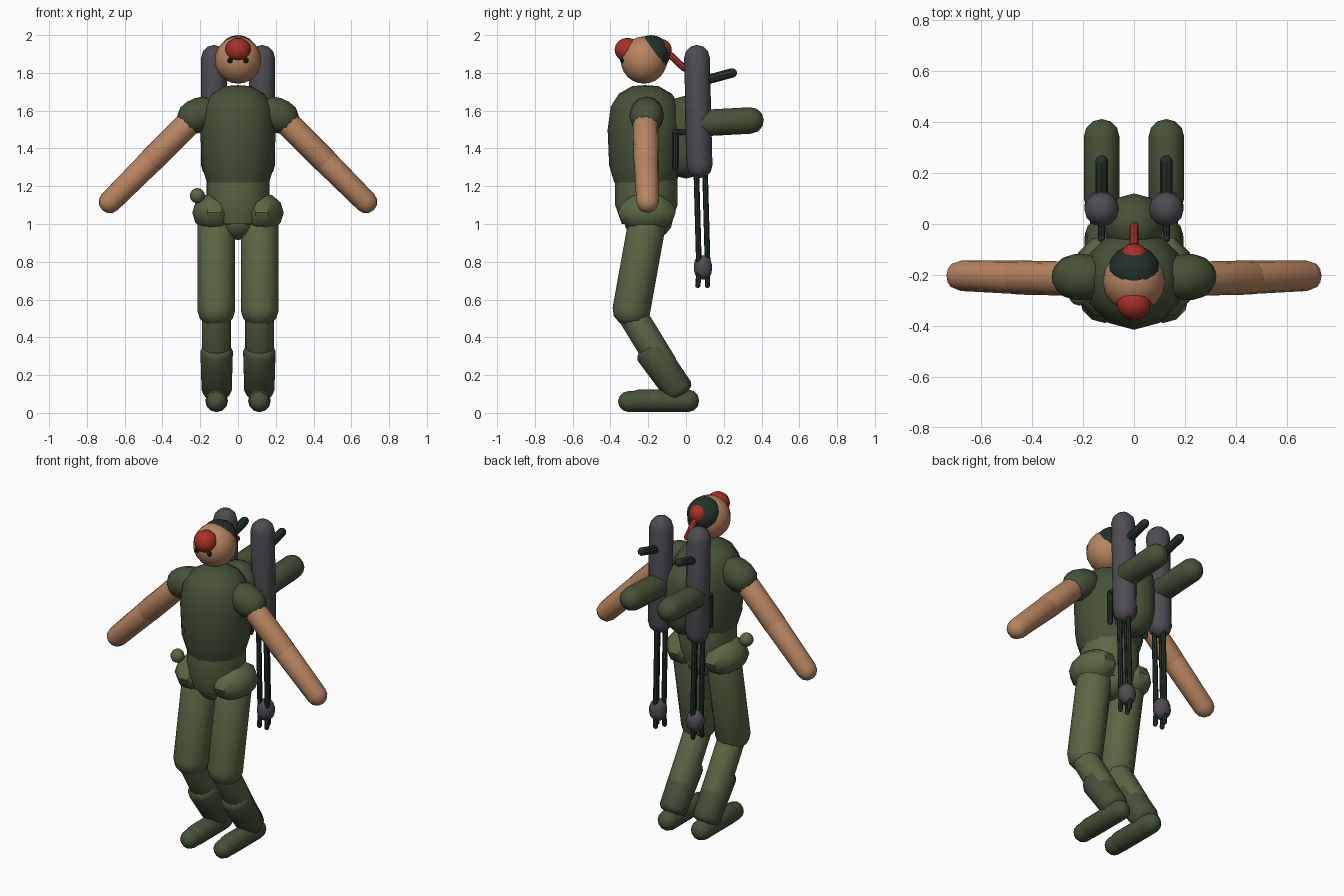
import bpy, bmesh, math
from mathutils import Vector

cube = bpy.data.objects.get("Cube")
if cube:
    bpy.data.objects.remove(cube, do_unlink=True)


def material(name, code):
    m = bpy.data.materials.new(name)
    m.use_nodes = True
    rgb = [int(code[i:i + 2], 16) / 255 for i in (0, 2, 4)]
    col = [c / 12.92 if c < 0.04 else ((c + 0.055) / 1.055) ** 2.4 for c in rgb] + [1]
    m.diffuse_color = col
    m.node_tree.nodes["Principled BSDF"].inputs["Base Color"].default_value = col
    return m


SHIRT = material("dark olive", "465238")
PANTS = material("light olive", "5a6745")
SKIN = material("skin", "b88560")
RED = material("red", "a83026")
GREY = material("grey metal", "4e4c52")
DARK = material("dark green", "22312a")
BLACK = material("black", "141614")


def lathe(name, profile, mat, loc=(0, 0, 0), axis=(0, 0, 1), scale=(1, 1, 1), sides=12):
    """Spin (radius, height) points around an axis; radius 0 closes an end."""
    bm = bmesh.new()
    turn = Vector(axis).to_track_quat('Z', 'Y')
    rings = []
    for r, h in profile:
        n = sides if r > 0 else 1
        ring = []
        for i in range(n):
            a = math.tau * i / sides
            p = turn @ Vector((r * math.cos(a), r * math.sin(a), h))
            ring.append(bm.verts.new([p[k] * scale[k] + loc[k] for k in range(3)]))
        rings.append(ring)
    for a, b in zip(rings, rings[1:]):
        for i in range(sides):
            j = (i + 1) % sides
            quad = [a[i % len(a)], a[j % len(a)], b[j % len(b)], b[i % len(b)]]
            bm.faces.new(list(dict.fromkeys(quad)))
    bmesh.ops.recalc_face_normals(bm, faces=bm.faces)
    me = bpy.data.meshes.new(name)
    bm.to_mesh(me)
    bm.free()
    me.materials.append(mat)
    ob = bpy.data.objects.new(name, me)
    bpy.context.collection.objects.link(ob)
    bpy.ops.object.select_all(action='DESELECT')
    ob.select_set(True)
    bpy.context.view_layer.objects.active = ob
    bpy.ops.object.shade_smooth_by_angle(angle=math.radians(42))
    return ob


def capsule(name, p, q, r, mat, r2=None, cap=1.0, sides=12):
    """Rounded rod between two cap centres."""
    p, q = Vector(p), Vector(q)
    r2 = r2 or r
    length = (q - p).length
    angles = [math.radians(a) for a in (90, 60, 30, 0)]
    start = [(r * math.cos(a) if i else 0, -r * cap * math.sin(a)) for i, a in enumerate(angles)]
    end = [(r2 * math.cos(a) if i else 0, length + r2 * cap * math.sin(a)) for i, a in enumerate(angles)]
    return lathe(name, start + end[::-1], mat, p, q - p, sides=sides)


def ball(name, loc, size, mat, sides=12, rows=8):
    prof = [(math.sin(math.pi * i / rows) if 0 < i < rows else 0,
             -math.cos(math.pi * i / rows)) for i in range(rows + 1)]
    return lathe(name, prof, mat, loc, scale=size, sides=sides)


# Torso, back pack and waist
lathe("torso", [(0, 1.22), (.165, 1.22), (.192, 1.31), (.2, 1.5), (.184, 1.62),
                (.14, 1.69), (.07, 1.73), (0, 1.735)], SHIRT, (0, -.215, 0), sides=12)
capsule("back_pack", (0, 0, 1.36), (0, 0, 1.56), .12, SHIRT)
lathe("waist", [(0, .99), (.13, 1), (.165, 1.1), (.165, 1.23), (0, 1.23)], PANTS, (0, -.21, 0))
ball("crotch", (0, -.2, 1.02), (.11, .13, .105), PANTS)
ball("belt_pouch", (-.215, -.28, 1.15), (.04, .04, .04), PANTS)

# Head
ball("head", (0, -.223, 1.868), (.123, .123, .125), SKIN, 16, 12)
ball("hair", (0, -.185, 1.9), (.103, .103, .1), DARK, 14, 10)
ball("front_goggle", (0, -.31, 1.922), (.068, .068, .064), RED)
ball("rear_bun", (0, -.132, 1.92), (.057, .057, .06), RED)
capsule("hair_tail", (0, -.1, 1.91), (0, -.01, 1.825), .018, RED, sides=8)

for side, s in (("left", 1), ("right", -1)):
    # Arms
    capsule(side + "_sleeve", (s * .19, -.208, 1.585), (s * .232, -.208, 1.565), .09, SHIRT)
    capsule(side + "_upper_arm", (s * .22, -.215, 1.575), (s * .46, -.21, 1.335), .067, SKIN)
    capsule(side + "_forearm", (s * .44, -.21, 1.355), (s * .678, -.203, 1.117), .066, SKIN, r2=.06)
    ball(side + "_eye", (s * .042, -.337, 1.866), (.015, .012, .015), BLACK, 8, 6)

    # Legs and boots
    ball(side + "_hip", (s * .125, -.207, 1.06), (.117, .16, .105), PANTS, 10, 6)
    capsule(side + "_thigh", (s * .115, -.207, 1.0), (s * .115, -.29, .54), .1, PANTS, cap=.85)
    capsule(side + "_shin", (s * .113, -.285, .52), (s * .113, -.12, .25), .077, PANTS)
    capsule(side + "_boot_leg", (s * .113, -.185, .325), (s * .113, -.04, .12), .086, SHIRT, cap=.5, r2=.08)
    capsule(side + "_foot", (s * .113, .01, .064), (s * .113, -.25, .064), .06, SHIRT)
    capsule(side + "_toe", (s * .113, -.24, .06), (s * .113, -.305, .06), .055, SHIRT)

    # Jet tubes with wing pods, grips and harness bars
    x = s * .127
    capsule(side + "_jet_tube", (x, .058, 1.88), (x, .072, 1.31), .068, GREY)
    capsule(side + "_wing_pod", (x, .1, 1.535), (x, .342, 1.548), .07, SHIRT)
    capsule(side + "_rear_grip", (x, .08, 1.755), (x, .245, 1.8), .025, DARK, sides=8)
    capsule(side + "_harness_bar", (x, -.055, 1.3), (x, -.055, 1.485), .016, DARK, sides=8)
    capsule(side + "_harness_link", (x, -.055, 1.485), (x, .02, 1.485), .014, DARK, sides=8)

    # Hanging hoses, nozzle and prongs
    for i, (dx, dy) in enumerate(((-.025, -.022), (.025, -.022), (0, .024))):
        capsule(f"{side}_hose_{i}", (x + dx, .077 + dy, 1.27), (x + dx, .09 + dy, .8), .015, DARK, sides=8)
        capsule(f"{side}_prong_{i}", (x + dx, .09 + dy, .74), (x + dx, .087 + dy * 1.1, .675), .014, DARK, sides=8)
    capsule(side + "_nozzle", (x, .089, .785), (x, .09, .755), .05, GREY, sides=10)
